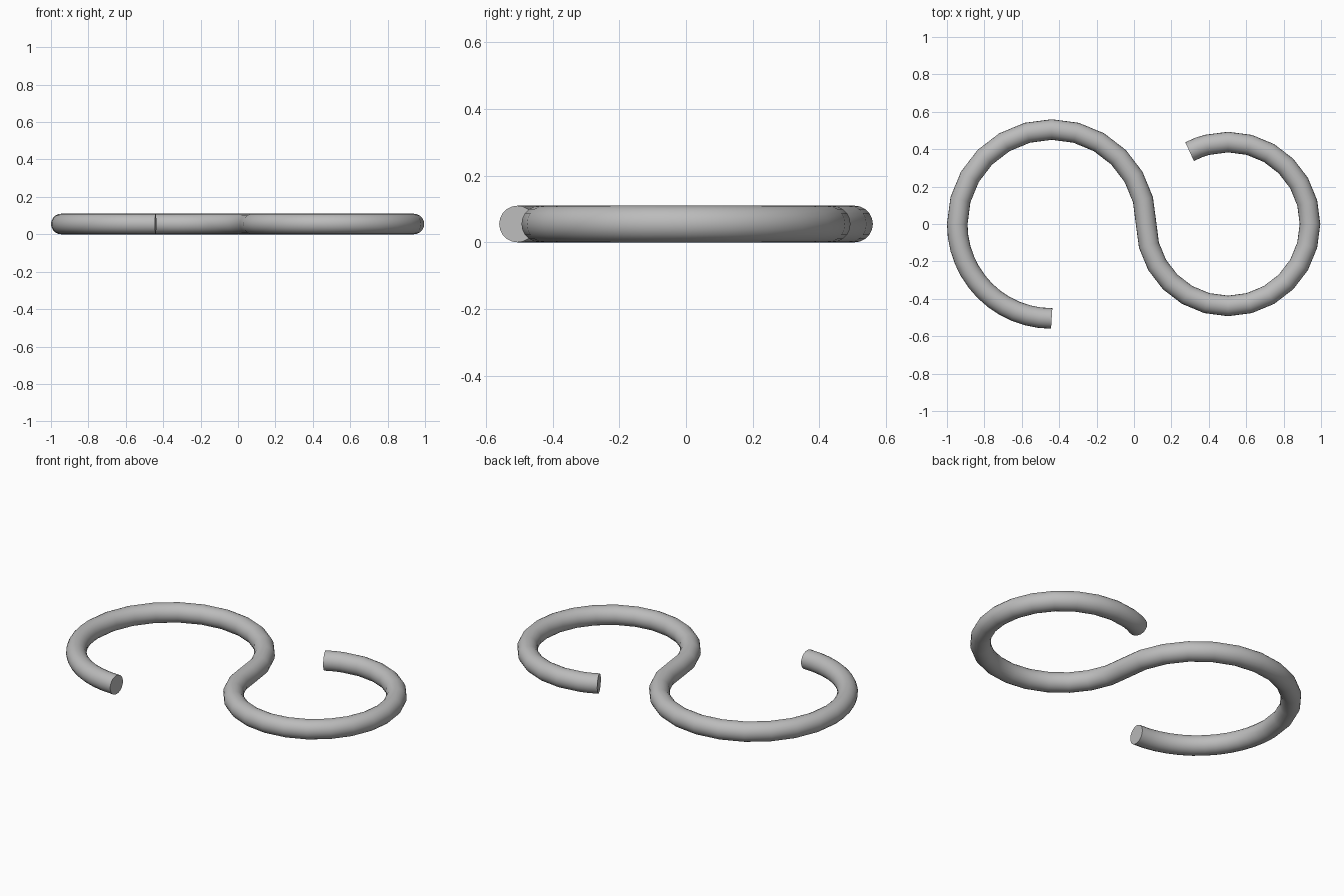
import bpy
import bmesh
from math import cos, sin, radians
from mathutils import Vector

cube = bpy.data.objects.get("Cube")
if cube:
    bpy.data.objects.remove(cube, do_unlink=True)

TUBE = 0.055

# Plain grey metal
metal = bpy.data.materials.new("grey metal")
metal.use_nodes = True
grey = (0.5, 0.5, 0.5, 1)
metal.diffuse_color = grey
metal.node_tree.nodes["Principled BSDF"].inputs["Base Color"].default_value = grey


def arc(center_x, radius, start, end, steps):
    """Points along a flat arc, leaving out the first one."""
    angles = [radians(start + (end - start) * i / steps) for i in range(1, steps + 1)]
    return [Vector((center_x + radius * cos(a), radius * sin(a), TUBE)) for a in angles]


# Centre line: large loop, then the smaller loop turning the other way
LARGE_X, LARGE_R = -0.44, 0.505
SMALL_X, SMALL_R = 0.503, 0.438
path = [Vector((LARGE_X, -LARGE_R, TUBE))]
path += arc(LARGE_X, LARGE_R, 270, 180, 12)
path += arc(LARGE_X, LARGE_R, 180, 0, 12)
path += arc(SMALL_X, SMALL_R, 180, 465, 19)
path += arc(SMALL_X, SMALL_R, 465, 478, 2)

# Round bar swept along the centre line
curve = bpy.data.curves.new("s_hook", "CURVE")
curve.dimensions = "3D"
curve.bevel_depth = TUBE
curve.bevel_resolution = 8
curve.use_fill_caps = True
spline = curve.splines.new("POLY")
spline.points.add(len(path) - 1)
for point, co in zip(spline.points, path):
    point.co = (*co, 1)
hook = bpy.data.objects.new("s_hook", curve)
bpy.context.collection.objects.link(hook)

# Turn into a mesh with closed ends
bpy.ops.object.select_all(action="DESELECT")
hook.select_set(True)
bpy.context.view_layer.objects.active = hook
bpy.ops.object.convert(target="MESH")
hook = bpy.context.view_layer.objects.active
bm = bmesh.new()
bm.from_mesh(hook.data)
bmesh.ops.remove_doubles(bm, verts=bm.verts, dist=0.0001)
bmesh.ops.recalc_face_normals(bm, faces=bm.faces)
bm.to_mesh(hook.data)
bm.free()
hook.data.materials.clear()
hook.data.materials.append(metal)
bpy.ops.object.shade_smooth_by_angle(angle=radians(40))
